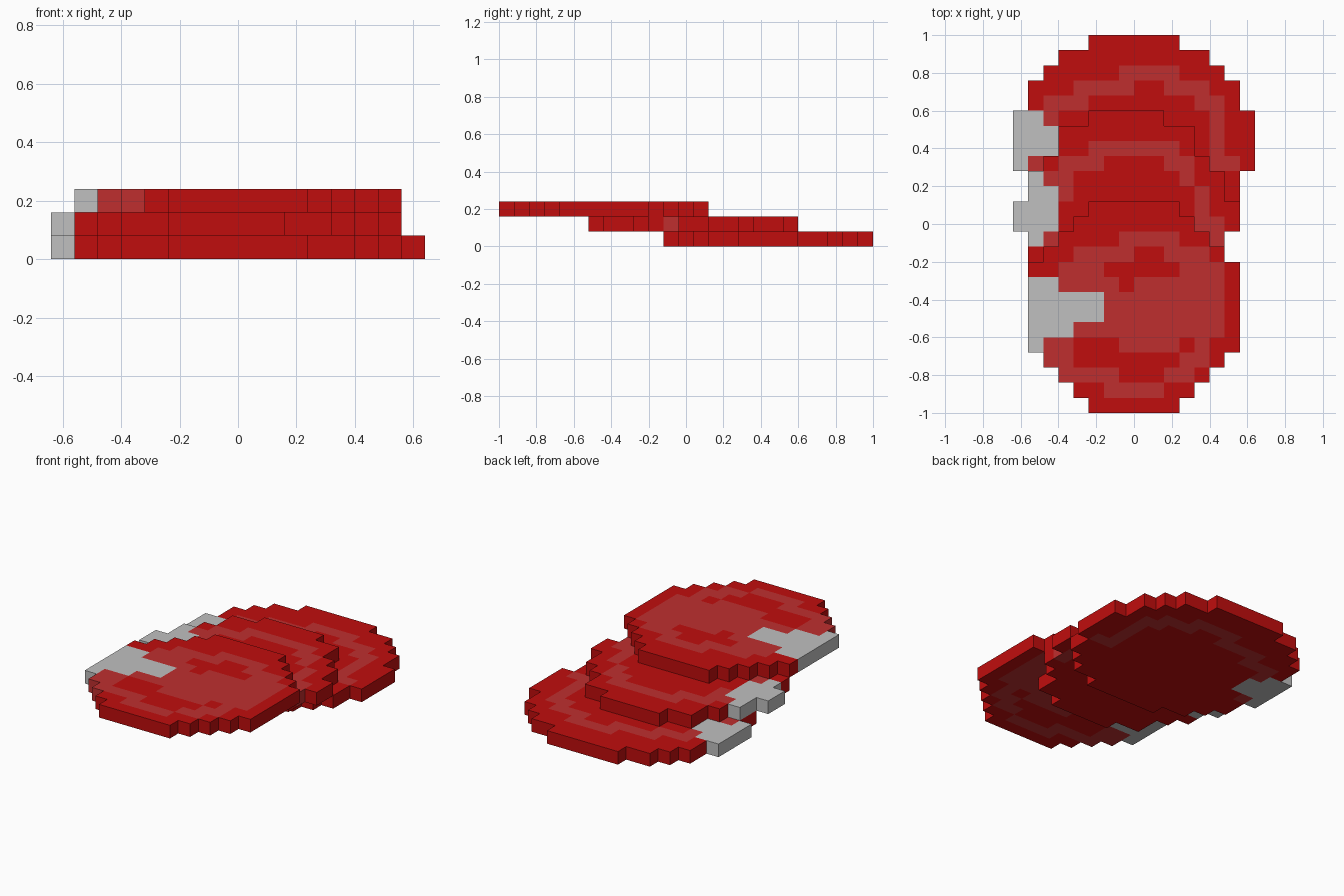
import bpy
import bmesh

cube = bpy.data.objects.get("Cube")
if cube:
    bpy.data.objects.remove(cube, do_unlink=True)

CELL = 0.08  # size of one pixel block
RED, MARBLE, RIND = 0, 1, 2


def make_material(name, color):
    mat = bpy.data.materials.new(name)
    mat.use_nodes = True
    mat.diffuse_color = (*color, 1)
    bsdf = mat.node_tree.nodes["Principled BSDF"]
    bsdf.inputs["Base Color"].default_value = (*color, 1)
    bsdf.inputs["Roughness"].default_value = 0.9
    return mat


MATERIALS = [
    make_material("red", (0.53, 0.004, 0.004)),
    make_material("light_red", (0.52, 0.028, 0.028)),
    make_material("pale_grey", (0.53, 0.53, 0.53)),
]


def add_slice(name, level, back_y, widths, shift, marble, rind):
    """Pixel slab: widths gives the half width of each row, from back to front.
    marble and rind map a row to spans of columns (first, last)."""
    cells = {}
    for row, w in enumerate(widths):
        for col in range(-w - shift, w):
            cells[row, col] = RED
    for index, spans in ((MARBLE, marble), (RIND, rind)):
        for row, row_spans in spans.items():
            for first, last in row_spans:
                for col in range(first, last + 1):
                    if (row, col) in cells:
                        cells[row, col] = index

    bm = bmesh.new()
    z0, z1 = level * CELL, (level + 1) * CELL
    for (row, col), index in cells.items():
        x0, x1 = col * CELL, (col + 1) * CELL
        y1 = back_y - row * CELL
        y0 = y1 - CELL
        ring = [(x0, y0), (x1, y0), (x1, y1), (x0, y1)]
        quads = [[(x, y, z1) for x, y in ring],
                 [(x, y, z0) for x, y in reversed(ring)]]
        # Side walls only where there is no neighbour
        for i, (dr, dc) in enumerate(((1, 0), (0, 1), (-1, 0), (0, -1))):
            if (row + dr, col + dc) not in cells:
                a, b = ring[i], ring[(i + 1) % 4]
                quads.append([(*a, z0), (*b, z0), (*b, z1), (*a, z1)])
        for quad in quads:
            face = bm.faces.new([bm.verts.new(p) for p in quad])
            face.material_index = index
    bmesh.ops.remove_doubles(bm, verts=bm.verts[:], dist=0.001)

    mesh = bpy.data.meshes.new(name)
    bm.to_mesh(mesh)
    bm.free()
    for mat in MATERIALS:
        mesh.materials.append(mat)
    obj = bpy.data.objects.new(name, mesh)
    bpy.context.collection.objects.link(obj)


# Bottom slice, at the back
add_slice(
    "bottom_slice", 0, 1.0,
    [3, 5, 6, 7, 7, 8, 8, 8, 8, 7, 7, 6, 5, 3], 0,
    marble={2: [(-1, 2)], 3: [(-4, -1), (2, 4)], 4: [(-6, -4), (4, 5)],
            5: [(-6, -6), (5, 5)], 6: [(5, 5)], 7: [(5, 5)],
            8: [(-7, -7), (5, 6)]},
    rind={5: [(-8, -7)], 6: [(-8, -6)], 7: [(-8, -6)], 8: [(-8, -8)]})

# Middle slice, one block wider on its right
add_slice(
    "middle_slice", 1, 0.6,
    [2, 4, 4, 5, 6, 6, 7, 7, 6, 6, 5, 4, 4, 2], 1,
    marble={2: [(-3, 2)], 3: [(-5, -3), (2, 3)], 4: [(-6, -5), (3, 3)],
            5: [(-5, -5), (4, 4)], 6: [(4, 4)], 7: [(4, 5)],
            8: [(-6, -5), (5, 5)]},
    rind={4: [(-7, -7)], 5: [(-7, -6)], 6: [(-8, -6)], 7: [(-8, -6)],
          8: [(-7, -7)]})

# Top slice, at the front
add_slice(
    "top_slice", 2, 0.12,
    [3, 4, 5, 6, 7, 7, 7, 7, 7, 7, 6, 5, 4, 3], 0,
    marble={2: [(-1, 2)], 3: [(-4, -1), (2, 4)], 4: [(-5, -3), (3, 5)],
            5: [(-5, -2), (0, 5)], 6: [(-2, 5)], 7: [(-2, 5)],
            8: [(-4, 5)], 9: [(-6, -5), (-1, 2), (4, 4)],
            10: [(-6, -5), (3, 4)], 11: [(-5, -2), (2, 3)], 12: [(-2, 1)]},
    rind={5: [(-7, -6)], 6: [(-7, -3)], 7: [(-7, -3)], 8: [(-7, -5)],
          9: [(-7, -7)]})
